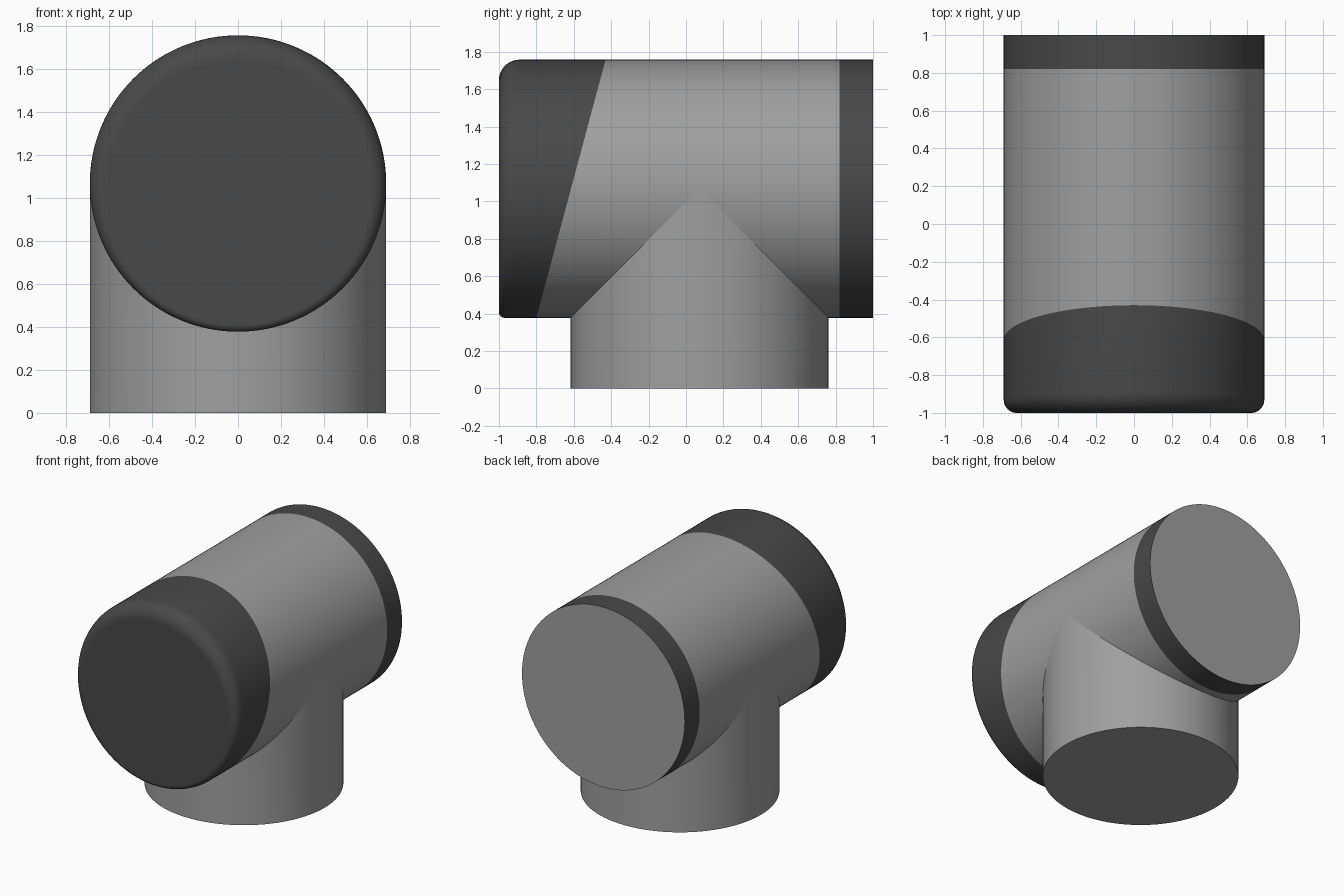
import bpy
import math

if "Cube" in bpy.data.objects:
    bpy.data.objects.remove(bpy.data.objects["Cube"], do_unlink=True)

SEGMENTS = 128
R = 0.69          # shared radius of barrel and stem
AXIS_Z = 1.068    # height of the barrel axis
STEM_Y = 0.072    # centre of the stem
ANGLES = [2 * math.pi * i / SEGMENTS for i in range(SEGMENTS)]


def material(name, value):
    mat = bpy.data.materials.new(name)
    mat.use_nodes = True
    color = (value, value, value, 1)
    mat.diffuse_color = color
    bsdf = next(n for n in mat.node_tree.nodes if n.type == 'BSDF_PRINCIPLED')
    bsdf.inputs["Base Color"].default_value = color
    return mat


grey = material("mid grey", 0.35)
dark = material("dark grey", 0.066)


def loft(name, rings, mats, cap_start=False, cap_end=False):
    """Skin consecutive rings; an end cap takes the last material."""
    verts = [p for ring in rings for p in ring]
    n, faces = SEGMENTS, []
    for k in range(len(rings) - 1):
        for i in range(n):
            j = (i + 1) % n
            faces.append((k * n + i, k * n + j, (k + 1) * n + j, (k + 1) * n + i))
    if cap_start:
        faces.append(tuple(reversed(range(n))))
    if cap_end:
        start = (len(rings) - 1) * n
        faces.append(tuple(range(start, start + n)))
    mesh = bpy.data.meshes.new(name)
    mesh.from_pydata(verts, [], faces)
    for mat in mats:
        mesh.materials.append(mat)
    if cap_end:
        mesh.polygons[-1].material_index = len(mats) - 1
    obj = bpy.data.objects.new(name, mesh)
    bpy.context.collection.objects.link(obj)
    bpy.ops.object.select_all(action='DESELECT')
    obj.select_set(True)
    bpy.context.view_layer.objects.active = obj
    bpy.ops.object.shade_smooth_by_angle(angle=math.radians(30))
    return obj


def barrel_ring(radius, y):
    """Ring about the barrel axis; radius and y are functions of sin(angle)."""
    ring = []
    for a in ANGLES:
        s = math.sin(a)
        # angle runs so that lofting toward +y gives outward normals
        ring.append((-radius(s) * math.cos(a), y(s), AXIS_Z + radius(s) * s))
    return ring


def fillet(s):
    return 0.07 + 0.04 * s


def slant(s):
    return -0.615 + 0.185 * s


def plain_ring(y):
    return barrel_ring(lambda s: R, lambda s: y)


# Front cap: rounded rim that is wider at the top, slanted rear edge
STEPS = 10
cap_rings = [barrel_ring(lambda s: R - fillet(s) - 0.01, lambda s: -1)]
for k in range(STEPS + 1):
    t = math.pi / 2 * k / STEPS
    cap_rings.append(barrel_ring(
        lambda s: R - fillet(s) * (1 - math.sin(t)),
        lambda s: -1 + fillet(s) * (1 - math.cos(t))))
slant_ring = barrel_ring(lambda s: R, slant)
cap_rings.append(slant_ring)
loft("front_cap", cap_rings, [dark], cap_start=True)

# Barrel between the slanted cap and the rear band
loft("barrel", [slant_ring, plain_ring(0.82)], [grey])

# Rear band with a grey end face
loft("rear_band", [plain_ring(0.82), plain_ring(1)], [dark, grey], cap_end=True)

# Stem: its top edge follows the crossing with the barrel
base, top = [], []
for a in ANGLES:
    x, dy = R * math.cos(a), R * math.sin(a)
    base.append((x, STEM_Y + dy, 0))
    top.append((x, STEM_Y + dy, AXIS_Z - abs(dy)))
loft("stem", [base, top], [grey], cap_start=True)
